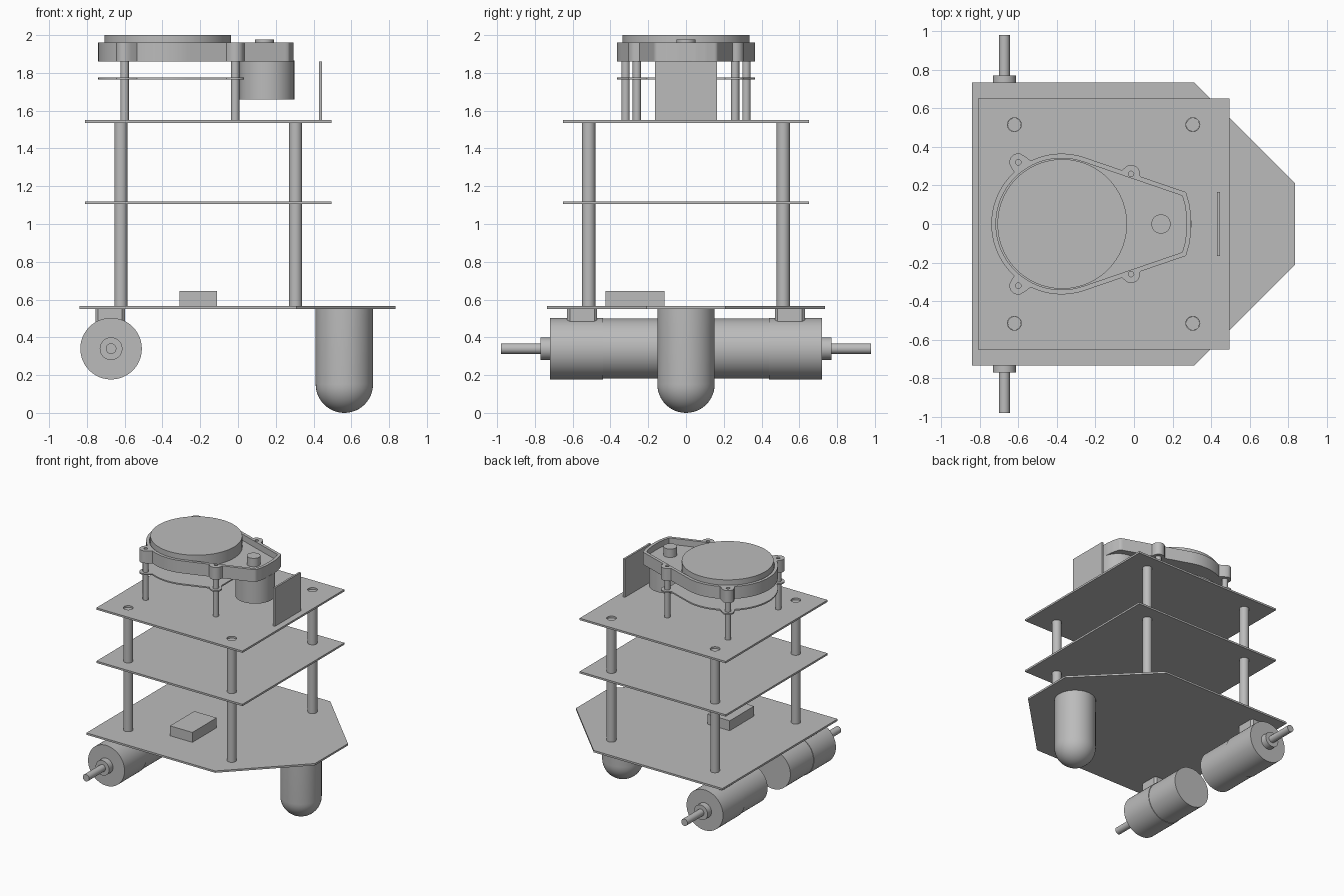
import bpy, bmesh, math
from mathutils import Vector

if "Cube" in bpy.data.objects:
    bpy.data.objects.remove(bpy.data.objects["Cube"])

grey = bpy.data.materials.new("plain_grey")
grey.diffuse_color = (0.5, 0.5, 0.5, 1)
grey.use_nodes = True
grey.node_tree.nodes["Principled BSDF"].inputs["Base Color"].default_value = grey.diffuse_color


def finish(name, mesh, loc=(0, 0, 0), rot=(0, 0, 0), smooth=True):
    ob = bpy.data.objects.new(name, mesh)
    bpy.context.collection.objects.link(ob)
    ob.location, ob.rotation_euler = loc, rot
    mesh.materials.clear()
    mesh.materials.append(grey)
    if smooth:
        bpy.ops.object.select_all(action='DESELECT')
        ob.select_set(True)
        bpy.context.view_layer.objects.active = ob
        bpy.ops.object.shade_smooth_by_angle(angle=math.radians(30))
    return ob


def box(name, x, y, z, bevel=0):
    bm = bmesh.new()
    bmesh.ops.create_cube(bm, size=1)
    for v in bm.verts:
        v.co = [lo + (c + 0.5) * (hi - lo) for c, (lo, hi) in zip(v.co, (x, y, z))]
    if bevel:
        upright = [e for e in bm.edges if abs(e.verts[0].co.z - e.verts[1].co.z) > 0.01]
        bmesh.ops.bevel(bm, geom=upright, offset=bevel, segments=1, affect='EDGES')
    me = bpy.data.meshes.new(name)
    bm.to_mesh(me)
    bm.free()
    return finish(name, me, smooth=False)


def lathe(name, profile, loc=(0, 0, 0), rot=(0, 0, 0), n=48):
    """Turn (radius, height) points around z."""
    bm = bmesh.new()
    vs = [bm.verts.new((r, 0, z)) for r, z in profile]
    es = [bm.edges.new(p) for p in zip(vs, vs[1:])]
    bmesh.ops.spin(bm, geom=vs + es, axis=(0, 0, 1), cent=(0, 0, 0),
                   angle=2 * math.pi, steps=n, use_duplicate=False)
    bmesh.ops.remove_doubles(bm, verts=bm.verts, dist=1e-4)
    bmesh.ops.recalc_face_normals(bm, faces=bm.faces)
    me = bpy.data.meshes.new(name)
    bm.to_mesh(me)
    bm.free()
    return finish(name, me, loc, rot)


def rod(name, x, y, z0, z1, r, n=32):
    return lathe(name, [(0, z0), (r, z0), (r, z1), (0, z1)], (x, y, 0), n=n)


def sheet(name, loops, z0, z1):
    """Extruded flat shape; the first loop is the outline, the rest are holes."""
    cu = bpy.data.curves.new(name, 'CURVE')
    cu.dimensions, cu.fill_mode, cu.extrude = '2D', 'BOTH', (z1 - z0) / 2
    for loop in loops:
        sp = cu.splines.new('POLY')
        sp.points.add(len(loop) - 1)
        for p, (x, y) in zip(sp.points, loop):
            p.co = (x, y, 0, 1)
        sp.use_cyclic_u = True
    tmp = bpy.data.objects.new(name + "_curve", cu)
    bpy.context.collection.objects.link(tmp)
    dg = bpy.context.evaluated_depsgraph_get()
    me = bpy.data.meshes.new_from_object(tmp.evaluated_get(dg))
    bpy.data.objects.remove(tmp)
    bm = bmesh.new()
    bm.from_mesh(me)
    bmesh.ops.remove_doubles(bm, verts=bm.verts, dist=1e-5)
    bmesh.ops.recalc_face_normals(bm, faces=bm.faces)
    bm.to_mesh(me)
    bm.free()
    return finish(name, me, (0, 0, (z0 + z1) / 2))


def circle(x, y, r, n=32):
    return [(x + r * math.cos(2 * math.pi * i / n), y + r * math.sin(2 * math.pi * i / n))
            for i in range(n)]


# Decks
base = [(-0.84, -0.735), (0.31, -0.735), (0.835, -0.21),
        (0.835, 0.21), (0.31, 0.735), (-0.84, 0.735)]
deck = [(-0.81, -0.65), (0.495, -0.65), (0.495, 0.65), (-0.81, 0.65)]
posts = [(x, y) for x in (-0.62, 0.305) for y in (-0.515, 0.515)]
sheet("base_deck", [base], 0.55, 0.565)
sheet("middle_deck", [deck], 1.105, 1.12)
sheet("top_deck", [deck] + [circle(x, y, 0.036) for x, y in posts], 1.535, 1.55)
for x, y in posts:
    rod("deck_post", x, y, 0.56, 1.536, 0.035)

# Drive motors with gearbox, hub and shaft, hung on brackets
motor = [(0, 0.145), (0.159, 0.145), (0.159, 0.44), (0.163, 0.44), (0.163, 0.72),
         (0.06, 0.72), (0.06, 0.77), (0.028, 0.77), (0.028, 0.98), (0, 0.98)]
for s in (-1, 1):
    lathe("drive_motor", motor, (-0.672, 0, 0.34), (-s * math.pi / 2, 0, 0))
    box("motor_bracket", (-0.755, -0.598), sorted((s * 0.47, s * 0.63)), (0.47, 0.55), 0.015)

# Caster with round foot
foot = [(0.152 * math.sin(a), 0.152 - 0.152 * math.cos(a))
        for a in [i * math.pi / 24 for i in range(13)]]
lathe("caster_foot", foot + [(0.152, 0.55), (0, 0.55)], (0.563, 0, 0))

# Electronics
box("sensor_box", (-0.31, -0.11), (-0.425, -0.115), (0.565, 0.645))
box("upright_board", (0.43, 0.445), (-0.165, 0.165), (1.55, 1.86))

# Scanner outline: teardrop with four screw ears, found by casting rays from a centre
ears = [(x, s * y) for x, y in ((-0.6, 0.32), (-0.015, 0.26)) for s in (-1, 1)]
upper = [(0.295, 0.05), (0.287, 0.105), (0.27, 0.165)]
arc = [(-0.375 + 0.365 * math.cos(a), 0.365 * math.sin(a))
       for a in [math.radians(71 + 218 * i / 60) for i in range(61)]]
drop = upper + arc + [(x, -y) for x, y in reversed(upper)]


def outline(inset=0.0, ear_r=0.0, max_x=1.0, n=360):
    c, pts = Vector((-0.25, 0)), []
    for i in range(n):
        t = 2 * math.pi * i / n
        d = Vector((math.cos(t), math.sin(t)))
        best = 9.0
        for a, b in zip(drop, drop[1:] + drop[:1]):
            a, b = Vector(a), Vector(b)
            nrm = Vector((b.y - a.y, a.x - b.x)).normalized()
            if nrm.dot(d) > 1e-6:
                best = min(best, (nrm.dot(a - c) - inset) / nrm.dot(d))
        if d.x > 1e-6:
            best = min(best, (max_x - c.x) / d.x)
        for e in ears if ear_r else []:
            e = Vector(e) - c
            p = e.dot(d)
            q = ear_r ** 2 - (e.length_squared - p * p)
            if p > 0 and q > 0:
                best = max(best, p + math.sqrt(q))
        pts.append(tuple(c + d * best))
    return pts


# Scanner housing: floor, rim, thin lower plate
sheet("scanner_floor", [outline(0.0, 0.046)], 1.86, 1.91)
sheet("scanner_rim", [outline(0.0, 0.046), outline(0.024)]
      + [circle(x, y, 0.014, 16) for x, y in ears], 1.91, 1.96)
sheet("scanner_lower_plate", [outline(0.0, 0.046, -0.005)], 1.764, 1.775)
for x, y in ears:
    rod("scanner_standoff", x, y, 1.55, 1.865, 0.022, 24)

# Scanner turntable, pulley and spin motor
rod("scanner_turntable", -0.372, 0, 1.905, 2.0, 0.336, 96)
rod("drive_pulley", 0.14, 0, 1.905, 1.978, 0.05)
rod("spin_motor", 0.153, 0, 1.66, 1.865, 0.145, 64)
